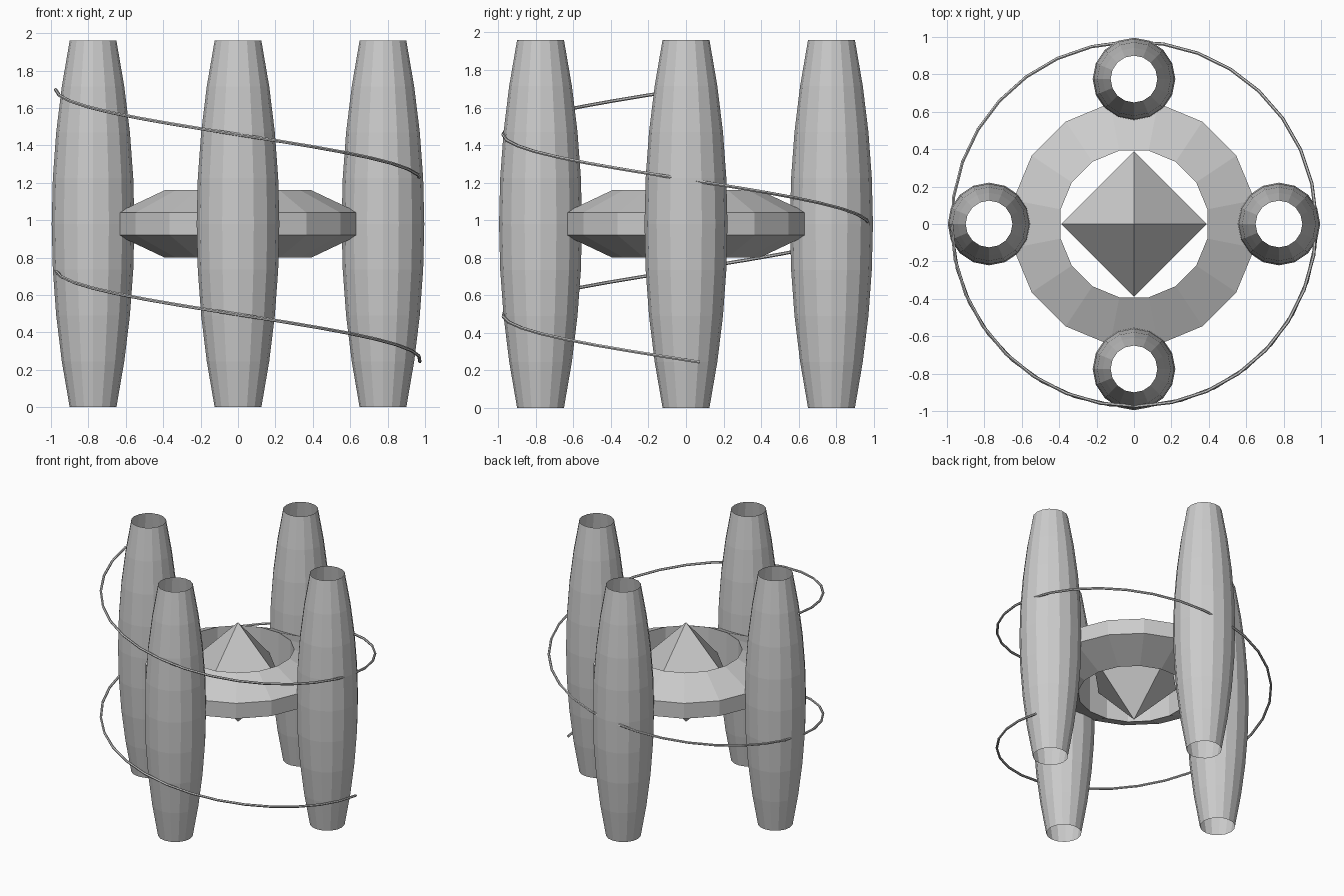
import bpy, math

if "Cube" in bpy.data.objects:
    bpy.data.objects.remove(bpy.data.objects["Cube"])

MID = 0.98


def add_mesh(name, verts, faces):
    mesh = bpy.data.meshes.new(name)
    mesh.from_pydata(verts, [], faces)
    mesh.update()
    ob = bpy.data.objects.new(name, mesh)
    bpy.context.collection.objects.link(ob)
    return ob


def lathe(name, profile, sides, center=(0, 0), closed=False, offset=0.0):
    """Revolve an (r, z) profile around a vertical axis."""
    n = len(profile)
    verts, faces = [], []
    for i in range(sides):
        a = math.tau * (i + offset) / sides
        verts += [(center[0] + r * math.cos(a), center[1] + r * math.sin(a), z)
                  for r, z in profile]
    for i in range(sides):
        p, q = i * n, (i + 1) % sides * n
        for j in range(n if closed else n - 1):
            k = (j + 1) % n
            faces.append((p + j, q + j, q + k, p + k))
    return add_mesh(name, verts, faces)


# four open barrel-shaped tubes
barrel = []
for i in range(9):
    t = i / 4 - 1
    barrel.append((0.125 + 0.096 * (1 - t * t), MID * (1 + t)))
for name, c in (("right", (0.775, 0)), ("back", (0, 0.775)),
                ("left", (-0.775, 0)), ("front", (0, -0.775))):
    lathe(name + "_tube", barrel, 16, c)

# central faceted ring
lathe("ring", [(0.40, MID - 0.18), (0.658, MID - 0.06),
               (0.658, MID + 0.06), (0.40, MID + 0.18)],
      16, closed=True, offset=0.5)

# eight-sided crystal in the ring
lathe("crystal", [(0, MID - 0.39), (0.39, MID), (0, MID + 0.39)], 4)

# thin wire spiralling round the tubes
curve = bpy.data.curves.new("spiral_wire", "CURVE")
curve.dimensions = "3D"
curve.bevel_depth = 0.009
curve.bevel_resolution = 1
curve.use_fill_caps = True
spline = curve.splines.new("POLY")
steps = 48
spline.points.add(steps)
for i, p in enumerate(spline.points):
    t = -0.012 + 1.512 * i / steps
    a = -math.tau * t
    p.co = (0.975 * math.cos(a), 0.975 * math.sin(a), 0.255 + 0.962 * t, 1)
spline.use_smooth = False
wire = bpy.data.objects.new("spiral_wire", curve)
bpy.context.collection.objects.link(wire)
